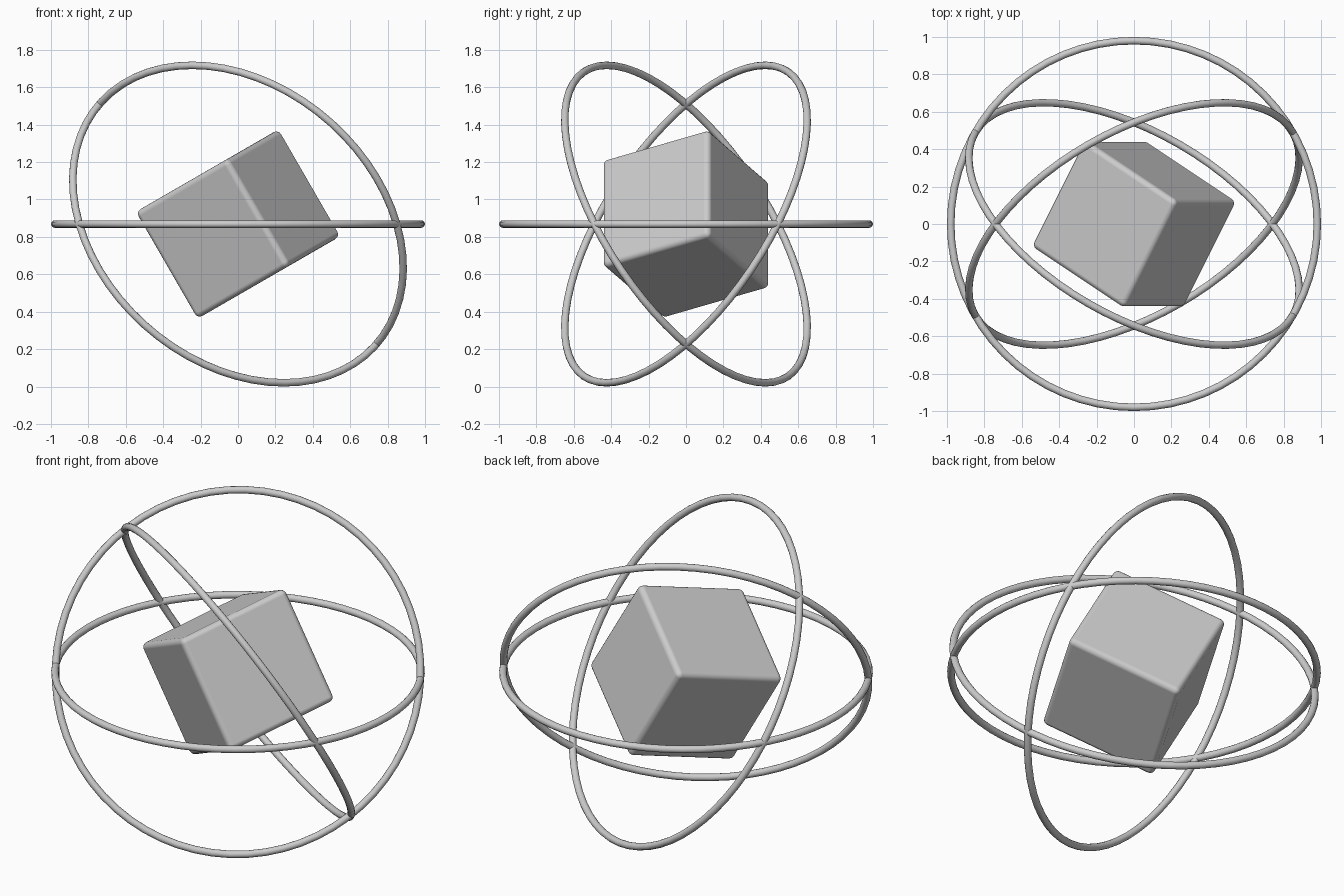
import bpy
from math import radians, sin
from mathutils import Matrix

if "Cube" in bpy.data.objects:
    bpy.data.objects.remove(bpy.data.objects["Cube"])

TUBE = 0.02
RING = 1.0 - TUBE
MID = RING * sin(radians(60)) + TUBE   # height of the common centre


def place(obj, rotation):
    obj.matrix_world = Matrix.Translation((0, 0, MID)) @ rotation


def rot(deg, axis):
    return Matrix.Rotation(radians(deg), 4, axis)


def ring(name, tilt, turn):
    bpy.ops.mesh.primitive_torus_add(major_radius=RING, minor_radius=TUBE,
                                     major_segments=64, minor_segments=12)
    obj = bpy.context.object
    obj.name = name
    bpy.ops.object.shade_smooth()
    place(obj, rot(turn, 'Z') @ rot(tilt, 'X'))


# Three orbit rings sharing one centre
ring("horizontal_ring", 0, 0)
ring("tilted_ring_front", 60, 30)
ring("tilted_ring_back", -60, -30)

# Tilted core cube with rounded edges
bpy.ops.mesh.primitive_cube_add(size=0.66)
cube = bpy.context.object
cube.name = "core_cube"
bevel = cube.modifiers.new("rounded_edges", 'BEVEL')
bevel.width = 0.03
bevel.segments = 4
bpy.ops.object.shade_smooth()
bevel.harden_normals = True
place(cube, rot(-30, 'Y') @ rot(-30, 'Z'))
